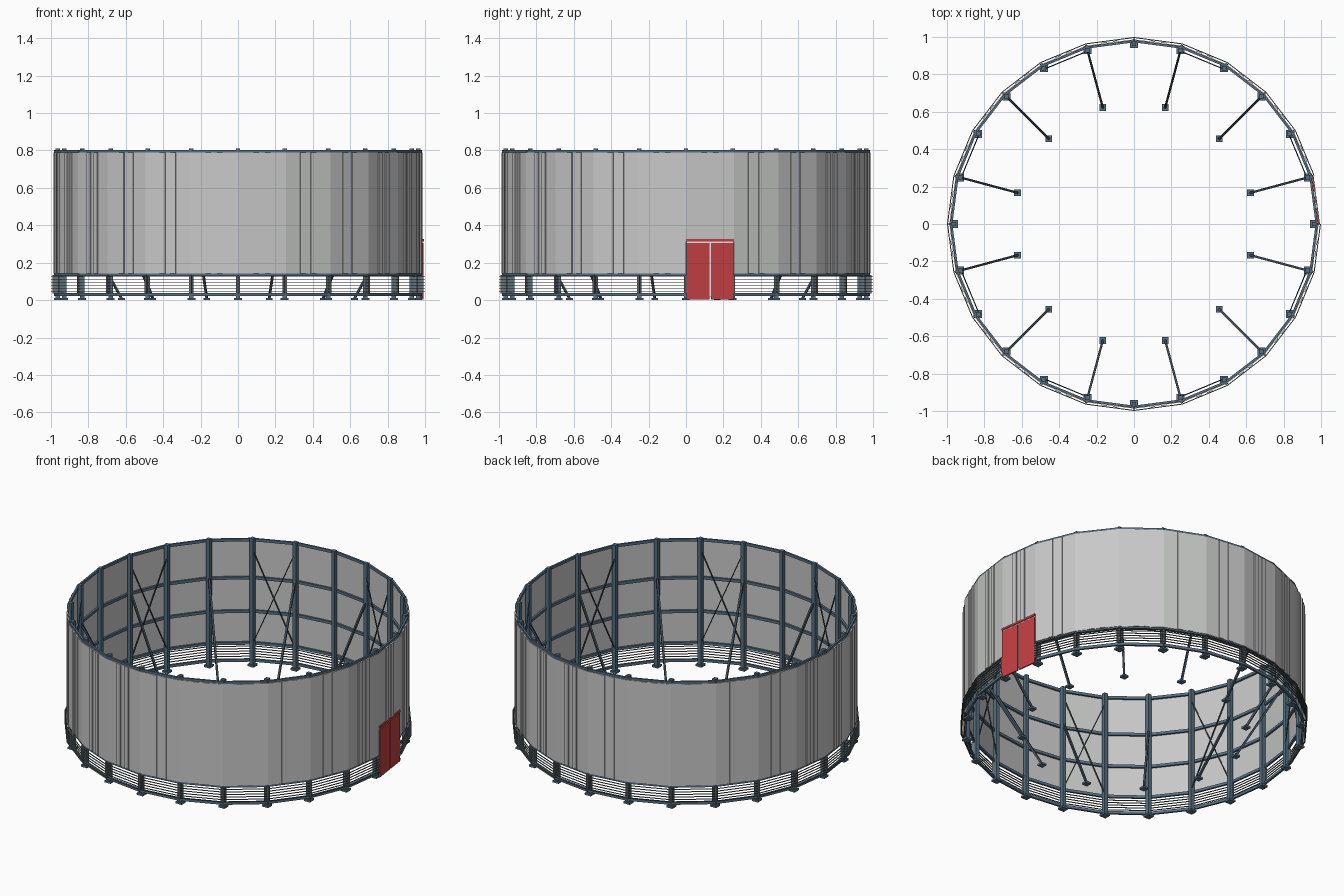
import bpy, bmesh, math
from mathutils import Vector, Matrix

if "Cube" in bpy.data.objects:
    bpy.data.objects.remove(bpy.data.objects["Cube"])

N = 24
STEP = math.tau / N
DOOR_BAY = 0


def material(name, rgb):
    m = bpy.data.materials.new(name)
    m.diffuse_color = (*rgb, 1)
    m.use_nodes = True
    m.node_tree.nodes["Principled BSDF"].inputs["Base Color"].default_value = m.diffuse_color
    return m


SHEET = material("light grey sheet", (0.57, 0.58, 0.57))
STEEL = material("blue grey steel", (0.095, 0.16, 0.22))
CABLE = material("dark steel", (0.05, 0.075, 0.1))
LOUVRE = material("louvre grey", (0.16, 0.17, 0.17))
RED = material("door red", (0.55, 0.05, 0.055))
WHITE = material("frame white", (0.85, 0.85, 0.85))


def polar(r, i, z):
    a = i * STEP
    return Vector((r * math.cos(a), r * math.sin(a), z))


def bay_point(r, i, t, z, out=0.0):
    """Point at fraction t along bay i, pushed outward from the chord."""
    p = polar(r, i, z).lerp(polar(r, i + 1, z), t)
    return p + polar(out, i + 0.5, 0)


def box(bm, centre, size):
    bmesh.ops.create_cube(bm, size=1, matrix=Matrix.Translation(centre) @ Matrix.Diagonal((*size, 1)))


def beam(bm, p, q, w, h):
    """Rectangular bar from p to q; w is horizontal, h is across."""
    d = (q - p).normalized()
    side = d.cross(Vector((0, 0, 1))).normalized()
    up = side.cross(d)
    rot = Matrix((side, d, up)).transposed().to_4x4()
    m = Matrix.Translation((p + q) / 2) @ rot @ Matrix.Diagonal((w, (q - p).length, h, 1))
    bmesh.ops.create_cube(bm, size=1, matrix=m)


def prism(bm, pts, z0, z1):
    """Closed outline extruded upward."""
    lo = [bm.verts.new((p.x, p.y, z0)) for p in pts]
    hi = [bm.verts.new((p.x, p.y, z1)) for p in pts]
    n = len(pts)
    bm.faces.new(lo[::-1])
    bm.faces.new(hi)
    for k in range(n):
        bm.faces.new((lo[k], lo[(k + 1) % n], hi[(k + 1) % n], hi[k]))


def plate(bm, t0, t1, z0, z1, out, thick, r=0.985, i=DOOR_BAY):
    prism(bm, [bay_point(r, i, t, 0, o) for t, o in
               ((t0, out), (t0, out + thick), (t1, out + thick), (t1, out))], z0, z1)


def finish(bm, name, mat):
    bmesh.ops.recalc_face_normals(bm, faces=bm.faces)
    me = bpy.data.meshes.new(name)
    bm.to_mesh(me)
    bm.free()
    me.materials.append(mat)
    ob = bpy.data.objects.new(name, me)
    bpy.context.collection.objects.link(ob)


# Ribbed cladding sheets, one per bay, cut short above the door
bm = bmesh.new()
RIBS = ((0.32, 0.44), (0.56, 0.68))
for i in range(N):
    outer = [(0, 0)]
    for a, b in RIBS:
        outer += [(a, 0), (a, 0.006), (b, 0.006), (b, 0)]
    outer += [(1, 0), (1, -0.004), (0, -0.004)]
    pts = [bay_point(0.987, i, t, 0, o) for t, o in outer]
    prism(bm, pts, 0.325 if i == DOOR_BAY else 0.143, 0.788)
finish(bm, "wall_sheets", SHEET)

# Columns with square base plates
bm = bmesh.new()
for i in range(N):
    box(bm, polar(0.963, i, 0.407), (0.024, 0.024, 0.806))
    box(bm, polar(0.963, i, 0.006), (0.042, 0.042, 0.012))
finish(bm, "columns", STEEL)

# Horizontal ring rails
bm = bmesh.new()
for z in (0.03, 0.138, 0.34, 0.552, 0.793):
    for i in range(N):
        if i == DOOR_BAY and z < 0.3:
            continue
        beam(bm, polar(0.977, i, z), polar(0.977, i + 1, z), 0.012, 0.017)
finish(bm, "ring_rails", STEEL)

# Raking struts with footplates on every other column
bm = bmesh.new()
feet = bmesh.new()
for i in range(1, N, 2):
    beam(bm, polar(0.645, i, 0.01), polar(0.955, i, 0.56), 0.012, 0.012)
    box(feet, polar(0.645, i, 0.006), (0.036, 0.036, 0.012))
finish(bm, "raking_struts", CABLE)
finish(feet, "strut_feet", STEEL)

# Cross bracing in every third bay
bm = bmesh.new()
for i in range(1, N, 3):
    for a, b in ((i, i + 1), (i + 1, i)):
        beam(bm, polar(0.957, a, 0.14), polar(0.957, b, 0.74), 0.006, 0.006)
finish(bm, "cross_braces", CABLE)

# Open louvre bars around the foot, with short end brackets
bm = bmesh.new()
for i in range(N):
    if i != DOOR_BAY:
        for k in range(6):
            z = 0.045 + k * 0.016
            beam(bm, polar(0.997, i, z), polar(0.997, i + 1, z), 0.005, 0.004)
    beam(bm, polar(0.965, i, 0.085), polar(0.992, i, 0.085), 0.012, 0.1)
finish(bm, "louvre_bars", LOUVRE)

# Double door: leaves, header and pale frame strips
bm = bmesh.new()
plate(bm, 0.01, 0.485, 0.003, 0.305, 0, 0.008)
plate(bm, 0.525, 0.99, 0.003, 0.305, 0, 0.008)
plate(bm, 0.0, 1.0, 0.313, 0.326, 0, 0.009)
finish(bm, "door_leaves", RED)
bm = bmesh.new()
plate(bm, 0.485, 0.525, 0.02, 0.305, 0, 0.003)
plate(bm, 0.01, 0.99, 0.305, 0.313, 0, 0.003)
finish(bm, "door_frame", WHITE)
